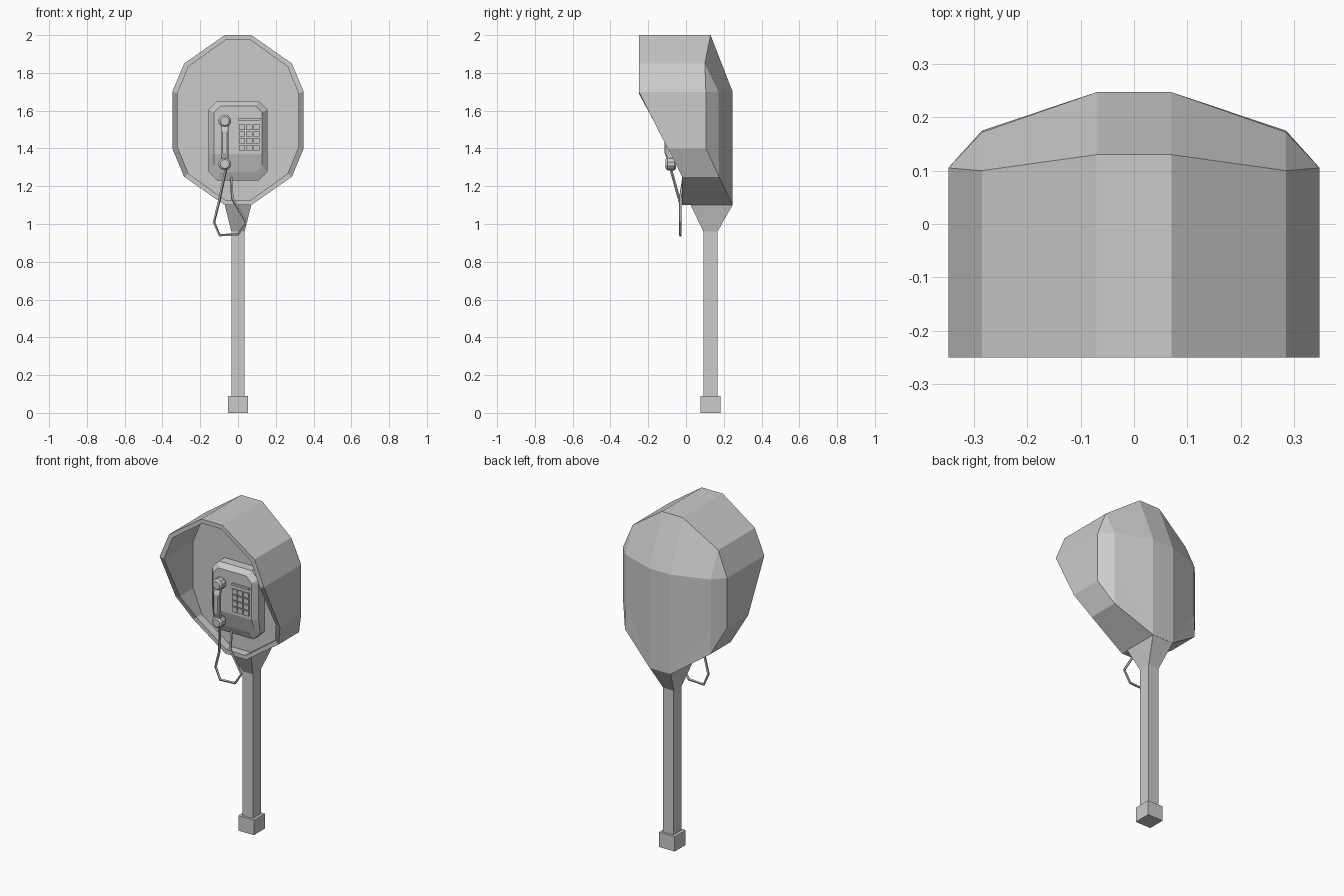
import bpy, bmesh, math
from mathutils import Vector

if "Cube" in bpy.data.objects:
    bpy.data.objects.remove(bpy.data.objects["Cube"])


def finish(name, bm, mirror=False):
    bmesh.ops.recalc_face_normals(bm, faces=bm.faces)
    me = bpy.data.meshes.new(name)
    bm.to_mesh(me)
    bm.free()
    ob = bpy.data.objects.new(name, me)
    bpy.context.collection.objects.link(ob)
    if mirror:
        m = ob.modifiers.new("Mirror", 'MIRROR')
        m.use_clip = True
    return ob


def loft(name, rings, caps=True):
    bm = bmesh.new()
    vs = [[bm.verts.new(p) for p in r] for r in rings]
    n = len(rings[0])
    for a, b in zip(vs, vs[1:]):
        for i in range(n):
            j = (i + 1) % n
            bm.faces.new((a[i], a[j], b[j], b[i]))
    if caps:
        bm.faces.new(vs[0])
        bm.faces.new(vs[-1])
    return finish(name, bm)


def rect(hx, y0, y1, z):
    return [(-hx, y0, z), (hx, y0, z), (hx, y1, z), (-hx, y1, z)]


def box(name, x0, x1, y0, y1, z0, z1):
    def r(z):
        return [(x0, y0, z), (x1, y0, z), (x1, y1, z), (x0, y1, z)]
    return loft(name, [r(z0), r(z1)])


# Hood: right half as x, z, front y, back y; mirrored
outline = [(0, 2.0, -.25, .13), (.07, 2.0, -.25, .13), (.285, 1.85, -.25, .10),
           (.348, 1.70, -.25, .105), (.348, 1.40, -.097, .105),
           (.285, 1.25, -.02, .175), (.07, 1.10, -.02, .247), (0, 1.10, -.02, .247)]
PANEL_Y = 0.03
bm = bmesh.new()
back, front, inner, panel = [], [], [], []
for x, z, yf, yb in outline:
    xi, zi = x * 0.92, 1.55 + (z - 1.55) * 0.945
    back.append(bm.verts.new((x, yb, z)))
    front.append(bm.verts.new((x, yf, z)))
    inner.append(bm.verts.new((xi, yf, zi)))
    panel.append(bm.verts.new((xi, PANEL_Y, zi)))
for a, b in ((back, front), (front, inner), (inner, panel)):
    for i in range(7):
        bm.faces.new((a[i], a[i + 1], b[i + 1], b[i]))
bm.faces.new(panel)
# Faceted back of the hood
c = bm.verts.new((0, .247, 1.70))
p = bm.verts.new((.07, .247, 1.70))
q = bm.verts.new((.285, .172, 1.70))
r = bm.verts.new((.285, .172, 1.40))
B = back
for f in ((B[0], B[1], p, c), (c, p, B[6], B[7]), (B[1], B[2], q, p), (B[2], B[3], q),
          (q, B[3], B[4], r), (r, B[4], B[5]), (p, q, r, B[6]), (r, B[5], B[6])):
    bm.faces.new(f)
finish("hood", bm, mirror=True)

# Post, foot and flared neck
loft("post", [rect(.035, .092, .167, .09), rect(.035, .092, .167, .96),
              rect(.07, .025, .246, 1.10)])
box("foot", -.052, .052, .077, .182, 0, .09)


# Telephone body: chamfered block with a sloping lower front
def body_ring(hx, z0, z1, cut, y, y_low):
    half = [(hx - cut, z0, y_low), (hx, z0 + cut, y_low), (hx, 1.37, y),
            (hx, z1 - cut, y), (hx - cut, z1, y)]
    pts = half + [(-a, b, d) for a, b, d in reversed(half)]
    return [(a, d, b) for a, b, d in pts]


rings = [body_ring(.155, 1.23, 1.65, .045, PANEL_Y, PANEL_Y),
         body_ring(.155, 1.23, 1.65, .045, -.025, -.01),
         body_ring(.128, 1.275, 1.625, .035, -.055, -.03)]
ob = loft("phone_body", rings, caps=False)
bm = bmesh.new()
bm.from_mesh(ob.data)
bm.verts.ensure_lookup_table()
v = bm.verts[20:30]
bm.faces.new([v[i] for i in (0, 1, 2, 7, 8, 9)])
bm.faces.new([v[i] for i in (2, 3, 4, 5, 6, 7)])
bmesh.ops.recalc_face_normals(bm, faces=bm.faces)
bm.to_mesh(ob.data)
bm.free()

# Keypad and coin slot bar
for row in range(4):
    for col in range(3):
        x, z = .004 + col * .039, 1.39 + row * .036
        box("key", x, x + .033, -.064, -.05, z, z + .029)
box("slot_bar", .002, .118, -.063, -.05, 1.548, 1.56)

# Handset: two capped discs joined by an arched grip
HX = -.07
for name, z in (("earpiece", 1.545), ("mouthpiece", 1.318)):
    disc = []
    for rad, y in ((.026, -.052), (.034, -.062), (.034, -.098), (.024, -.108)):
        disc.append([(HX + rad * math.cos(math.tau * (i + .5) / 10), y,
                      z + rad * math.sin(math.tau * (i + .5) / 10)) for i in range(10)])
    loft(name, disc)
grip = []
for z, y in ((1.33, -.095), (1.375, -.113), (1.49, -.113), (1.535, -.095)):
    grip.append([(HX - .019, y + .024, z), (HX + .019, y + .024, z),
                 (HX + .019, y + .006, z), (HX + .011, y, z),
                 (HX - .011, y, z), (HX - .019, y + .006, z)])
loft("grip", grip)

# Cord: square tube hanging in a loop
path = [(-.062, -.083, 1.30), (-.103, -.03, 1.11), (-.128, -.03, 1.01), (-.098, -.03, .94),
        (.002, -.03, .945), (.044, -.03, 1.01), (-.03, -.03, 1.137), (-.035, -.012, 1.25)]
path = [Vector(p) for p in path]
cord = []
for i, p in enumerate(path):
    t = (path[min(i + 1, len(path) - 1)] - path[max(i - 1, 0)]).normalized()
    side = t.cross(Vector((0, 1, 0))).normalized()
    up = side.cross(t)
    cord.append([p + .0075 * (side * math.cos(a) + up * math.sin(a))
                 for a in (math.tau * k / 5 for k in range(5))])
loft("cord", cord)
